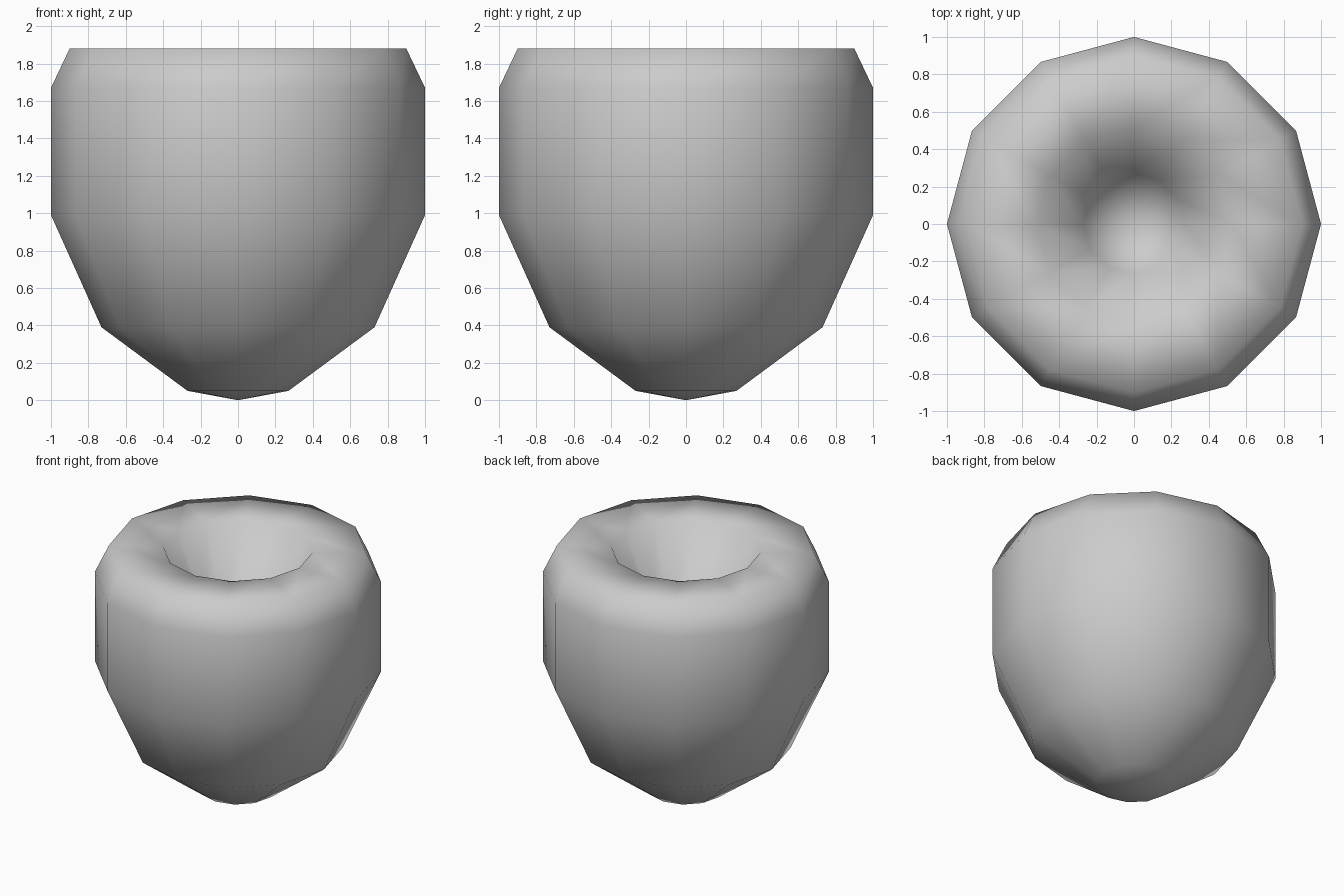
import bpy, bmesh
from math import pi

if "Cube" in bpy.data.objects:
    bpy.data.objects.remove(bpy.data.objects["Cube"])

# Half profile (radius, height): bottom tip, outer wall, flat rim, then down into the hollow
profile = [(0, 0), (0.27, 0.05), (0.73, 0.39), (1, 0.99), (1, 1.67),
           (0.9, 1.88), (0.52, 1.88), (0.27, 1.38), (0, 1.15)]

# Revolve the profile in 12 steps
bm = bmesh.new()
verts = [bm.verts.new((r, 0, z)) for r, z in profile]
edges = [bm.edges.new(pair) for pair in zip(verts, verts[1:])]
bmesh.ops.spin(bm, geom=verts + edges, cent=(0, 0, 0), axis=(0, 0, 1),
               angle=2 * pi, steps=12, use_merge=False)
bmesh.ops.remove_doubles(bm, verts=bm.verts, dist=0.001)
bmesh.ops.dissolve_degenerate(bm, edges=bm.edges, dist=0.0001)
bmesh.ops.recalc_face_normals(bm, faces=bm.faces)
for face in bm.faces:
    face.smooth = True

# Dimpled body
mesh = bpy.data.meshes.new("dimpled_body")
bm.to_mesh(mesh)
bm.free()
body = bpy.data.objects.new("dimpled_body", mesh)
bpy.context.collection.objects.link(body)
